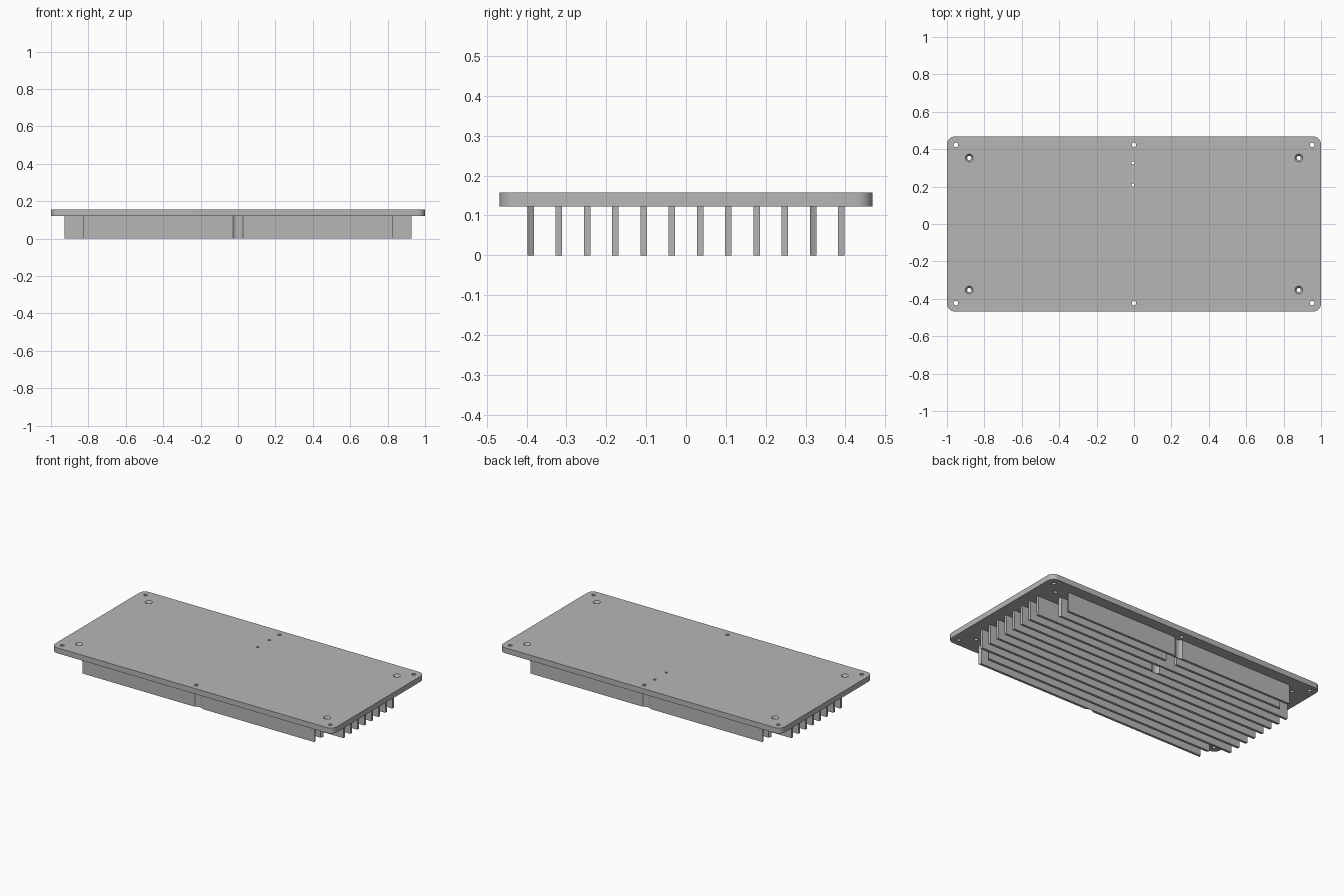
import bpy, bmesh, math
from mathutils import Matrix, Vector

if "Cube" in bpy.data.objects:
    bpy.data.objects.remove(bpy.data.objects["Cube"])

PLATE_BOTTOM, PLATE_TOP = 0.122, 0.157
FIN_COUNT, FIN_SPAN, FIN_THICK, FIN_LENGTH = 12, 0.39, 0.016, 1.856

grey = bpy.data.materials.new("aluminium_grey")
grey.use_nodes = True
grey.diffuse_color = (0.47, 0.47, 0.47, 1)
grey.node_tree.nodes["Principled BSDF"].inputs["Base Color"].default_value = grey.diffuse_color


def add_box(bm, size, centre):
    m = Matrix.Translation(centre) @ Matrix.Diagonal((*size, 1))
    return bmesh.ops.create_cube(bm, size=1, matrix=m)["verts"]


def add_cone(bm, x, y, z0, z1, r0, r1):
    m = Matrix.Translation((x, y, (z0 + z1) / 2))
    bmesh.ops.create_cone(bm, cap_ends=True, segments=32, radius1=r0,
                          radius2=r1, depth=z1 - z0, matrix=m)


def make_object(name, bm):
    mesh = bpy.data.meshes.new(name)
    bm.to_mesh(mesh)
    bm.free()
    mesh.materials.append(grey)
    ob = bpy.data.objects.new(name, mesh)
    bpy.context.collection.objects.link(ob)
    return ob


def select_only(ob):
    bpy.ops.object.select_all(action="DESELECT")
    ob.select_set(True)
    bpy.context.view_layer.objects.active = ob


def cut(ob, cutter_bm):
    """Subtract a temporary cutter and discard it."""
    cutter = make_object(ob.name + "_cutter", cutter_bm)
    cutter.hide_render = True
    mod = ob.modifiers.new("cut", "BOOLEAN")
    mod.operation, mod.solver, mod.object = "DIFFERENCE", "EXACT", cutter
    select_only(ob)
    bpy.ops.object.modifier_apply(modifier=mod.name)
    bpy.data.objects.remove(cutter)


# Hole positions
corner_holes = [(sx * 0.952, sy * 0.423) for sx in (-1, 1) for sy in (-1, 1)]
edge_holes = [(0, -0.423), (0, 0.423)]
sunk_holes = [(sx * 0.881, sy * 0.353) for sx in (-1, 1) for sy in (-1, 1)]
sensor_holes = [(-0.006, 0.327), (-0.006, 0.208)]

# Base plate with rounded vertical corners
bm = bmesh.new()
add_box(bm, (2, 0.936, PLATE_TOP - PLATE_BOTTOM), (0, 0, (PLATE_TOP + PLATE_BOTTOM) / 2))
uprights = [e for e in bm.edges
            if abs((e.verts[0].co - e.verts[1].co).normalized().z) > 0.9]
bmesh.ops.bevel(bm, geom=uprights, offset=0.042, segments=10, profile=0.5, affect="EDGES")
base_plate = make_object("base_plate", bm)

# Through holes
bm = bmesh.new()
for holes, radius in ((corner_holes + edge_holes, 0.012), (sunk_holes, 0.011), (sensor_holes, 0.008)):
    for x, y in holes:
        add_cone(bm, x, y, PLATE_BOTTOM - 0.02, PLATE_TOP + 0.02, radius, radius)
cut(base_plate, bm)

# Countersinks in the top face
bm = bmesh.new()
for x, y in sunk_holes:
    add_cone(bm, x, y, PLATE_TOP - 0.014, PLATE_TOP + 0.002, 0.0105, 0.0225)
cut(base_plate, bm)

# Cooling fins
bm = bmesh.new()
pitch = (2 * FIN_SPAN) / (FIN_COUNT - 1)
for i in range(FIN_COUNT):
    add_box(bm, (FIN_LENGTH, FIN_THICK, PLATE_BOTTOM), (0, -FIN_SPAN + i * pitch, PLATE_BOTTOM / 2))
cooling_fins = make_object("cooling_fins", bm)

# Round clearances in the fins around the screw and sensor holes
bm = bmesh.new()
for holes, radius in ((sunk_holes, 0.071), (edge_holes + sensor_holes, 0.037)):
    for x, y in holes:
        add_cone(bm, x, y, -0.05, PLATE_TOP + 0.05, radius, radius)
cut(cooling_fins, bm)

for ob in (base_plate, cooling_fins):
    select_only(ob)
    bpy.ops.object.shade_smooth_by_angle(angle=math.radians(30))
